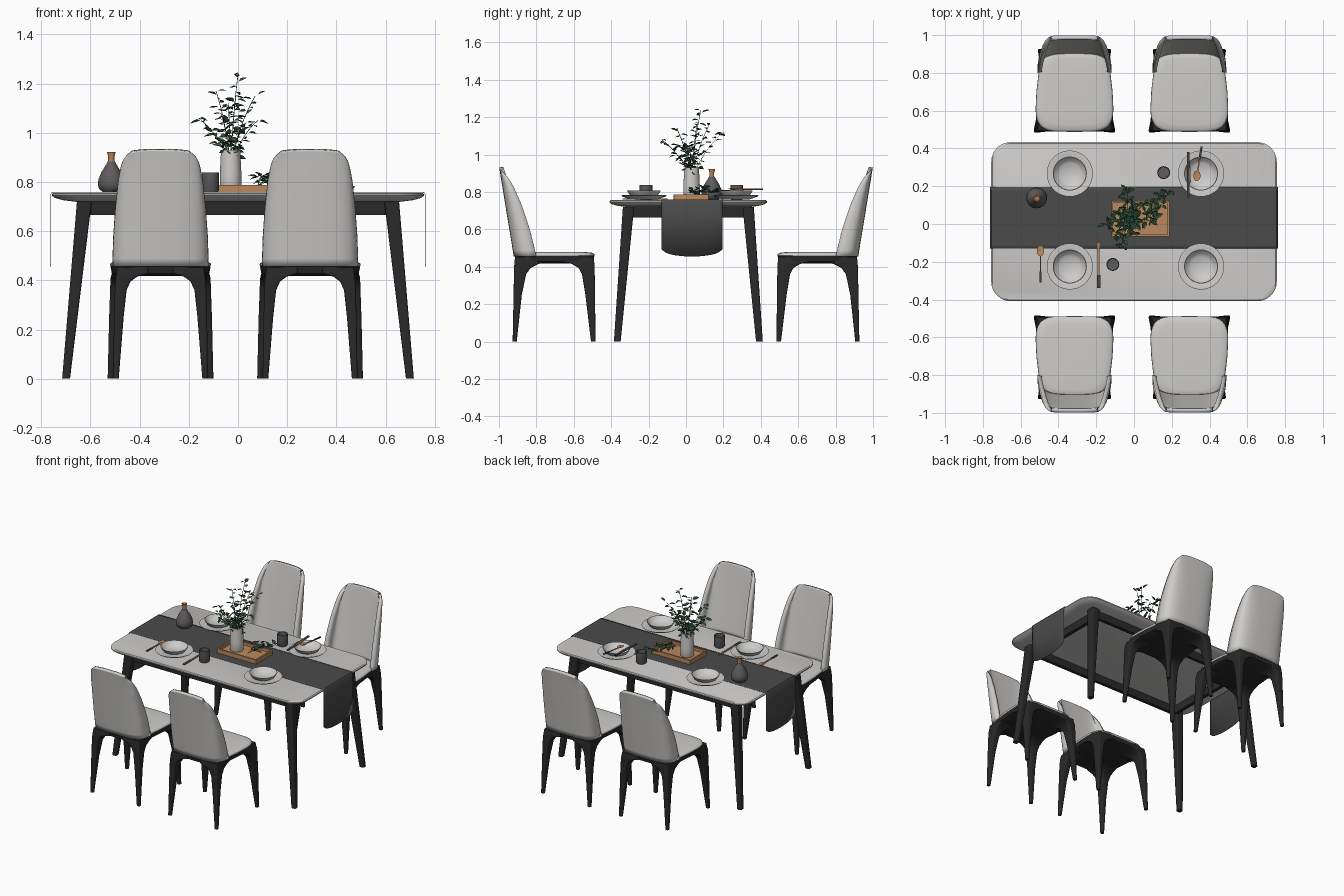
import bpy, bmesh, math, random
from mathutils import Vector, Matrix

if "Cube" in bpy.data.objects:
    bpy.data.objects.remove(bpy.data.objects["Cube"])

random.seed(7)

def material(name, r, g, b):
    m = bpy.data.materials.new(name)
    m.diffuse_color = (r, g, b, 1)
    m.use_nodes = True
    m.node_tree.nodes["Principled BSDF"].inputs["Base Color"].default_value = m.diffuse_color
    return m

UPHOLSTERY = material("pale_grey_upholstery", 0.62, 0.61, 0.59)
STONE = material("table_stone", 0.60, 0.59, 0.58)
BLACK = material("black_wood", 0.022, 0.022, 0.022)
CLOTH = material("charcoal_cloth", 0.07, 0.07, 0.07)
WOOD = material("warm_wood", 0.50, 0.25, 0.11)
CHINA = material("pale_china", 0.62, 0.61, 0.60)
CLAY = material("grey_clay", 0.11, 0.105, 0.105)
LEAF = material("leaf_green", 0.035, 0.10, 0.05)
METAL = material("dark_metal", 0.06, 0.06, 0.065)

def mesh(name, verts, faces, mat, angle=35, fix=True):
    me = bpy.data.meshes.new(name)
    me.from_pydata([tuple(v) for v in verts], [], faces)
    bm = bmesh.new()
    bm.from_mesh(me)
    if fix:
        bmesh.ops.remove_doubles(bm, verts=bm.verts, dist=1e-5)
        bmesh.ops.recalc_face_normals(bm, faces=bm.faces)
    for f in bm.faces:
        f.smooth = True
    bm.to_mesh(me)
    bm.free()
    me.set_sharp_from_angle(angle=math.radians(angle))
    me.materials.append(mat)
    ob = bpy.data.objects.new(name, me)
    bpy.context.collection.objects.link(ob)
    return ob

def loft(name, rings, mat, angle=35):
    n = len(rings[0])
    verts = [v for r in rings for v in r]
    faces = [(i*n + j, i*n + (j+1) % n, (i+1)*n + (j+1) % n, (i+1)*n + j)
             for i in range(len(rings)-1) for j in range(n)]
    faces += [tuple(range(n))[::-1], tuple(range(len(verts)-n, len(verts)))]
    return mesh(name, verts, faces, mat, angle)

def rrect(x0, x1, y0, y1, r, z, k=5):
    pts = []
    for q, (cx, cy) in enumerate(((x1-r, y1-r), (x0+r, y1-r), (x0+r, y0+r), (x1-r, y0+r))):
        for i in range(k):
            a = math.pi/2*(q + i/(k-1))
            pts.append((cx + r*math.cos(a), cy + r*math.sin(a), z))
    return pts

def box(name, x0, x1, y0, y1, z0, z1, mat):
    return loft(name, [rrect(x0, x1, y0, y1, 0.002, z, 2) for z in (z0, z1)], mat)

def lathe(name, x, y, profile, mat, n=36):
    rings = [[(x + r*math.cos(2*math.pi*i/n), y + r*math.sin(2*math.pi*i/n), z)
              for i in range(n)] for r, z in profile]
    verts = [v for r in rings for v in r]
    faces = [(i*n + j, i*n + (j+1) % n, (i+1)*n + (j+1) % n, (i+1)*n + j)
             for i in range(len(rings)-1) for j in range(n)]
    return mesh(name, verts, faces, mat, 40)

def interp(table, v):
    for (a, p), (b, q) in zip(table, table[1:]):
        if v <= b:
            return p + (q-p)*(v-a)/(b-a)
    return table[-1][1]

# ---- table ----
CY = 0.0125
loft("table_top", [rrect(-0.757+d, 0.757-d, CY-0.422+d, CY+0.422-d, 0.105-d*0.5, z, 10)
     for d, z in ((0.10, 0.719), (0.045, 0.726), (0.012, 0.735), (0.001, 0.744),
                  (0.001, 0.751), (0.007, 0.756))], STONE)
for sx in (-1, 1):
    for sy in (-1, 1):
        rings = []
        for x0, x1, y0, y1, z in ((0.683, 0.715, 0.362, 0.398, 0), (0.595, 0.655, 0.29, 0.35, 0.72)):
            xs, ys = sorted((sx*x0, sx*x1)), sorted((sy*y0, sy*y1))
            rings.append(rrect(*xs, CY+ys[0], CY+ys[1], 0.009, z))
        loft("table_leg", rings, BLACK)
    box("side_apron", *sorted((sx*0.615, sx*0.59)), CY-0.30, CY+0.30, 0.665, 0.72, BLACK)
    box("long_apron", -0.60, 0.60, *sorted((CY+sx*0.305, CY+sx*0.328)), 0.665, 0.72, BLACK)

# ---- table runner with hanging, rounded ends ----
verts, faces, N = [], [], 16
for i in range(N+1):
    t = 2*i/N - 1
    y, zb = 0.032 + 0.163*t, 0.455 + 0.022*t*t + 0.016*t**8
    half = [(-0.762, zb), (-0.762, 0.748), (-0.755, 0.758)]
    verts += [(x, y, z) for x, z in half + [(-x, z) for x, z in half[::-1]]]
faces = [(i*6+j, i*6+j+1, i*6+j+7, i*6+j+6) for i in range(N) for j in range(5)]
runner = mesh("table_runner", verts, faces, CLOTH)
sol = runner.modifiers.new("thickness", 'SOLIDIFY')
sol.thickness, sol.offset = 0.002, 0

# ---- chair, facing +y; later copied and turned ----
def seat_ring(inset, z):
    pts = []
    for i in range(48):
        a = 2*math.pi*i/48
        c, s = math.cos(a), math.sin(a)
        u = math.copysign(abs(c)**0.42, c)
        v = math.copysign(abs(s)**0.42, s)
        w = interp([(-1, 0.170), (-0.5, 0.190), (0.1, 0.204), (0.6, 0.208), (1, 0.203)], v)
        pts.append(((w-inset)*u, -0.702 + (0.214-inset)*v, z))
    return pts

chair = [
    loft("seat_frame", [seat_ring(d, z) for d, z in ((0.03, 0.418), (0.008, 0.428), (0.002, 0.456))], BLACK),
    loft("seat", [seat_ring(d, z) for d, z in ((0.006, 0.455), (0, 0.461), (0.002, 0.469),
         (0.012, 0.475), (0.04, 0.478), (0.12, 0.479))], UPHOLSTERY, 60),
]

# legs spread inward at the top into an arch: z, inner x, outer x, rear y, front y
FRONT = ((0, 0.193, 0.215, -0.508, -0.484), (0.25, 0.170, 0.209, -0.538, -0.486),
         (0.36, 0.155, 0.205, -0.556, -0.488), (0.395, 0.138, 0.204, -0.575, -0.489),
         (0.415, 0.11, 0.202, -0.61, -0.490), (0.428, 0.06, 0.198, -0.66, -0.491),
         (0.452, 0.06, 0.193, -0.66, -0.494))
REAR = ((0, 0.170, 0.193, -0.927, -0.905), (0.25, 0.150, 0.189, -0.922, -0.878),
        (0.36, 0.138, 0.186, -0.920, -0.855), (0.395, 0.122, 0.184, -0.919, -0.83),
        (0.415, 0.095, 0.182, -0.918, -0.79), (0.428, 0.05, 0.180, -0.917, -0.74),
        (0.452, 0.05, 0.176, -0.914, -0.74))
for label, table in (("front_leg", FRONT), ("rear_leg", REAR)):
    for s in (-1, 1):
        chair.append(loft(label, [rrect(*sorted((s*a, s*b)), c, d, 0.008, z, 4)
                                  for z, a, b, c, d in table], BLACK))

# curved back shell
U, V = 28, 20
verts = []
for j in range(V+1):
    v = 1 - (1 - j/V)**1.4
    w = interp([(0, 0.196), (0.25, 0.193), (0.5, 0.185), (0.75, 0.173), (0.88, 0.162), (0.95, 0.151), (1, 0.130)], v)
    yf = interp([(0, -0.800), (0.3, -0.833), (0.6, -0.879), (0.82, -0.924), (0.93, -0.957), (1, -0.988)], v)
    yb = -0.921 - 0.078*v
    for i in range(U+1):
        a = math.pi*(i/U - 0.5)
        s, c = math.sin(a), max(math.cos(a), 0)
        k = math.copysign(abs(s)**0.65, s)
        verts.append((w*k, yf + (yb-yf)*c**0.5, 0.456 + v*(0.475 - 0.014*abs(k)**3)))
faces = [(j*(U+1)+i, j*(U+1)+i+1, (j+1)*(U+1)+i+1, (j+1)*(U+1)+i) for j in range(V) for i in range(U)]
back = mesh("chair_back", verts, faces, UPHOLSTERY, 60, fix=False)
sol = back.modifiers.new("thickness", 'SOLIDIFY')
sol.thickness, sol.offset = 0.022, -1
chair.append(back)

for ob in chair:
    for x, turn in ((0.293, 0), (-0.315, math.pi), (0.293, math.pi)):
        twin = ob.copy()
        bpy.context.collection.objects.link(twin)
        twin.location.x, twin.rotation_euler.z = x, turn
    ob.location.x = -0.315

# ---- crockery ----
for x in (-0.34, 0.355):
    for y in (-0.225, 0.267):
        lathe("plate", x, y, ((0, .759), (.07, .759), (.118, .777), (.122, .782), (.116, .783), (.075, .769), (0, .767)), CHINA)
        lathe("bowl", x, y, ((0, .767), (.045, .767), (.075, .783), (.09, .807), (.087, .808), (.07, .788), (.055, .778), (0, .774)), CHINA)
for x, y in ((-0.112, -0.214), (0.157, 0.272)):
    lathe("cup", x, y, ((0, .758), (.030, .758), (.034, .765), (.034, .838), (.030, .838), (.029, .768), (0, .766)), CLAY)

# ---- bottle with wooden neck ----
lathe("bottle", -0.515, 0.138, ((0, .759), (.035, .759), (.05, .772), (.055, .79), (.052, .812), (.04, .84), (.024, .866), (.014, .884), (0, .885)), CLAY)
lathe("bottle_neck", -0.515, 0.138, ((0, .882), (.013, .882), (.013, .905), (.018, .922), (.012, .922), (0, .905)), WOOD)

# ---- tray and vase ----
TX0, TX1, TY0, TY1 = -0.12, 0.187, -0.066, 0.122
box("tray_base", TX0, TX1, TY0, TY1, 0.759, 0.768, WOOD)
for a, b in ((TX0, TX0+0.01), (TX1-0.01, TX1)):
    box("tray_end", a, b, TY0, TY1, 0.759, 0.788, WOOD)
for a, b in ((TY0, TY0+0.01), (TY1-0.01, TY1)):
    box("tray_side", TX0, TX1, a, b, 0.759, 0.788, WOOD)
lathe("vase", -0.03, 0.03, ((0, .768), (.041, .768), (.044, .775), (.044, .83), (.039, .93), (.035, .93), (.038, .83), (0, .80)), CHINA)

# ---- foliage: bent stems with folded leaves ----
def sprig(name, start, tip, lift, leaves):
    a, b = Vector(start), Vector(tip)
    mid = (a+b)/2 + Vector(lift)
    path = lambda t: a*(1-t)**2 + mid*2*t*(1-t) + b*t*t
    verts, faces = [], []
    for i in range(9):
        p = path(i/8)
        verts += [p + Vector((math.cos(k*2.094), math.sin(k*2.094), 0.3*math.sin(k*2.094)))*0.0018 for k in range(3)]
    faces = [(i*3+k, i*3+(k+1) % 3, i*3+3+(k+1) % 3, i*3+3+k) for i in range(8) for k in range(3)]
    for i in range(leaves):
        t = 0.22 + 0.78*i/(leaves-1)
        ang = i*2.4 + random.uniform(-0.5, 0.5)
        d = Vector((math.cos(ang), math.sin(ang), random.uniform(-0.4, 0.6))).normalized()
        side = d.cross(Vector((0, 0, 1))).normalized()
        side.rotate(Matrix.Rotation(random.uniform(-0.7, 0.7), 3, d))
        up = side.cross(d)
        size = random.uniform(0.030, 0.046)
        p, n = path(t) + d*random.uniform(0, 0.012), len(verts)
        for f, w in ((0, 0), (0.3, 0.26), (0.65, 0.22), (1, 0), (0.65, -0.22), (0.3, -0.26)):
            verts.append(p + (d*f + side*w + up*abs(w)*0.5)*size)
        faces += [(n, n+1, n+2, n+3), (n, n+3, n+4, n+5)]
    mesh(name, verts, faces, LEAF, 30, fix=False)

for x, y, z, n in ((0.0, 0.08, 1.24, 16), (-0.16, 0.0, 1.06, 14), (0.08, 0.02, 1.05, 14), (-0.04, 0.20, 1.12, 16),
                   (-0.07, -0.13, 1.08, 15), (0.07, 0.12, 1.15, 14), (-0.09, 0.06, 1.17, 14),
                   (-0.01, -0.05, 1.14, 14), (0.02, 0.0, 1.02, 11), (-0.10, -0.05, 1.0, 11)):
    sprig("vase_sprig", (-0.03, 0.03, 0.85), (x, y, z), ((-0.03-x)*0.22, (0.03-y)*0.22, 0.03), n)
for x, y, z in ((0.14, 0.17, 0.80), (0.19, 0.18, 0.80), (0.10, 0.12, 0.825)):
    sprig("tray_sprig", (0.08, -0.01, 0.785), (x, y, z), (0, 0, 0.02), 11)

# ---- cutlery ----
def rod(name, p, q, w, h, mat):
    p, q = Vector(p), Vector(q)
    s = (q-p).cross(Vector((0, 0, 1))).normalized()*w/2
    u = Vector((0, 0, h/2))
    loft(name, [[e+s+u, e-s+u, e-s-u, e+s-u] for e in (p, q)], mat)

def spoon(x, y, x2, y2, z):
    head = lathe("spoon_head", 0, 0, ((0, -.004), (.012, -.002), (.019, .003), (.012, .001), (0, -.001)), WOOD, 20)
    head.location, head.scale = (x, y, z), (1, 1.45, 1)
    mx, my = x + (x2-x)*0.65, y + (y2-y)*0.65
    rod("spoon_stem", (x, y, z), (mx, my, z), 0.007, 0.005, WOOD)
    rod("spoon_handle", (mx, my, z), (x2, y2, z), 0.011, 0.006, METAL)

spoon(-0.495, -0.143, -0.495, -0.31, 0.763)
spoon(0.333, 0.255, 0.358, 0.41, 0.815)
rod("knife_handle", (-0.187, -0.10, 0.762), (-0.187, -0.27, 0.762), 0.010, 0.007, WOOD)
rod("knife_blade", (-0.187, -0.27, 0.762), (-0.187, -0.34, 0.762), 0.017, 0.004, METAL)
rod("side_knife_blade", (0.287, 0.14, 0.805), (0.287, 0.38, 0.815), 0.015, 0.005, METAL)
rod("side_knife_handle", (0.296, 0.22, 0.809), (0.296, 0.30, 0.812), 0.006, 0.005, WOOD)
